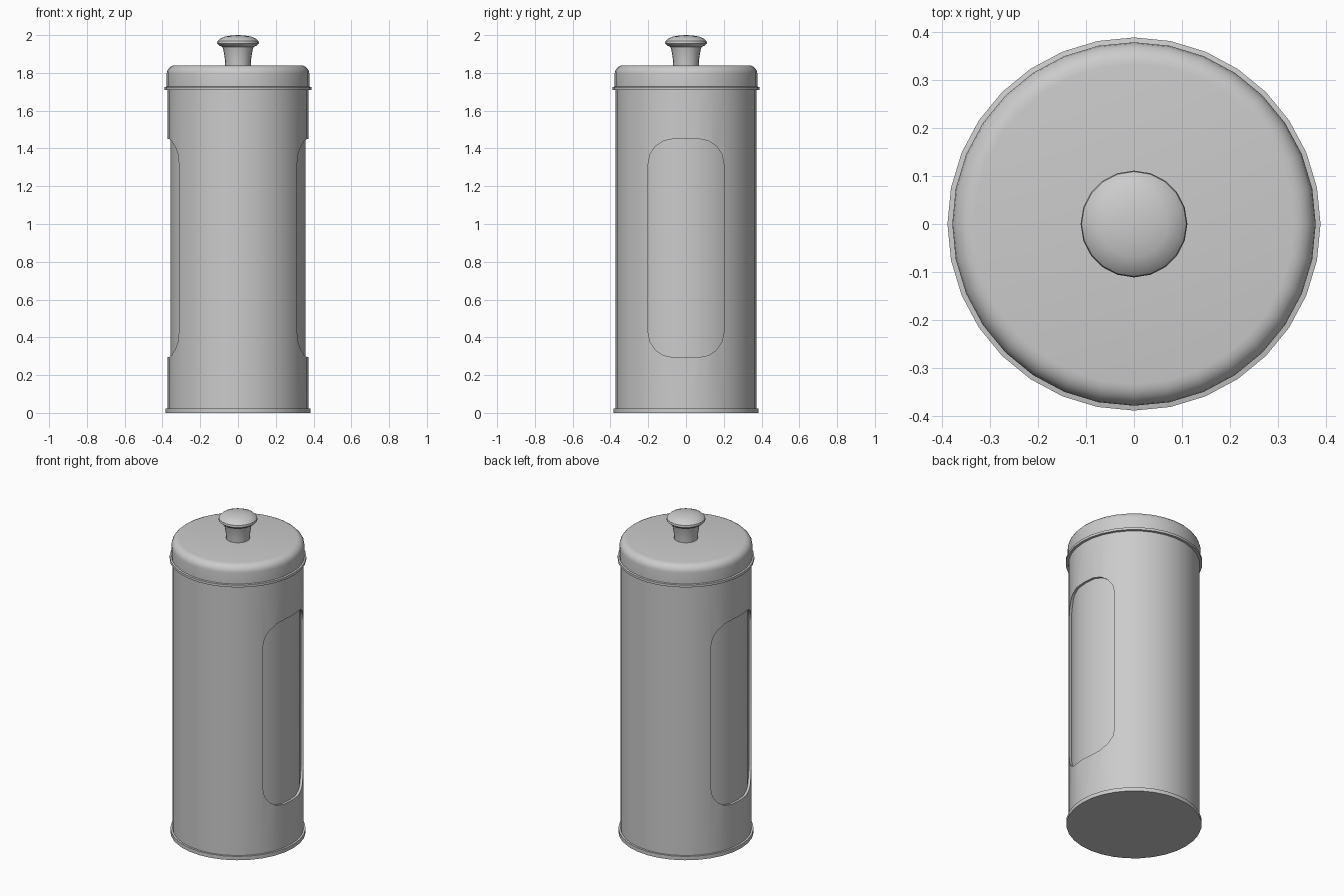
import bpy, bmesh, math
from mathutils import Vector

cube = bpy.data.objects.get("Cube")
if cube:
    bpy.data.objects.remove(cube, do_unlink=True)

metal = bpy.data.materials.new("grey_metal")
metal.use_nodes = True
GREY = (0.6, 0.6, 0.6, 1)
metal.diffuse_color = GREY
metal.node_tree.nodes["Principled BSDF"].inputs["Base Color"].default_value = GREY


def add_object(name, bm):
    bmesh.ops.recalc_face_normals(bm, faces=bm.faces[:])
    mesh = bpy.data.meshes.new(name)
    bm.to_mesh(mesh)
    bm.free()
    mesh.materials.append(metal)
    obj = bpy.data.objects.new(name, mesh)
    bpy.context.scene.collection.objects.link(obj)
    return obj


def smooth(obj):
    bpy.ops.object.select_all(action='DESELECT')
    obj.select_set(True)
    bpy.context.view_layer.objects.active = obj
    bpy.ops.object.shade_smooth_by_angle(angle=math.radians(35))


def lathe(name, profile, sides=32):
    """Spin (radius, height) points around the z axis; zero radius closes an end."""
    bm = bmesh.new()
    verts = [bm.verts.new((r, 0, z)) for r, z in profile]
    edges = [bm.edges.new(pair) for pair in zip(verts, verts[1:])]
    bmesh.ops.spin(bm, geom=verts + edges, axis=(0, 0, 1), cent=(0, 0, 0),
                   angle=math.tau, steps=sides, use_duplicate=False)
    bmesh.ops.remove_doubles(bm, verts=bm.verts[:], dist=1e-4)
    return add_object(name, bm)


def window_cutter(name, half_width, low, high, radius, steps=4):
    """Rounded upright slot pushed through the body along x."""
    bm = bmesh.new()
    centres = [(1, high - radius), (-1, high - radius), (-1, low + radius), (1, low + radius)]
    ring = []
    for corner, (side, z) in enumerate(centres):
        for i in range(steps + 1):
            a = math.pi / 2 * (corner + i / steps)
            ring.append(bm.verts.new((-1, side * (half_width - radius) + radius * math.cos(a),
                                      z + radius * math.sin(a))))
    face = bm.faces.new(ring)
    new = bmesh.ops.extrude_face_region(bm, geom=[face])["geom"]
    bmesh.ops.translate(bm, vec=Vector((2, 0, 0)),
                        verts=[v for v in new if isinstance(v, bmesh.types.BMVert)])
    return add_object(name, bm)


# Outer shell with a window on each side
body = lathe("body_shell", [(0.372, 0.01), (0.372, 1.72), (0.345, 1.72),
                            (0.345, 0.01), (0.372, 0.01)])
cutter = window_cutter("window_cutter", 0.2, 0.295, 1.45, 0.13)
cut = body.modifiers.new("windows", 'BOOLEAN')
cut.operation = 'DIFFERENCE'
cut.solver = 'EXACT'
cut.object = cutter
bpy.context.view_layer.objects.active = body
bpy.ops.object.modifier_apply(modifier=cut.name)
bpy.data.objects.remove(cutter, do_unlink=True)
smooth(body)

# Recessed inner wall seen through the windows
smooth(lathe("inner_wall", [(0, 0.02), (0.357, 0.02), (0.357, 1.71), (0, 1.71)]))

# Flanged base
smooth(lathe("base", [(0, 0), (0.384, 0), (0.384, 0.024), (0.365, 0.024), (0, 0.024)]))

# Lid with a rolled rim and a rounded shoulder
shoulder = [(0.333 + 0.045 * math.cos(a), 1.795 + 0.045 * math.sin(a))
            for a in (math.pi / 2 * i / 5 for i in range(6))]
smooth(lathe("lid", [(0, 1.71), (0.388, 1.71), (0.388, 1.725), (0.378, 1.727)]
             + shoulder + [(0, 1.84)]))

# Mushroom knob
smooth(lathe("knob", [(0, 1.83), (0.067, 1.83), (0.069, 1.87), (0.076, 1.915), (0.082, 1.937),
                      (0.1, 1.945), (0.111, 1.956), (0.109, 1.968), (0.096, 1.981),
                      (0.07, 1.992), (0.035, 1.998), (0, 2.0)], 20))
